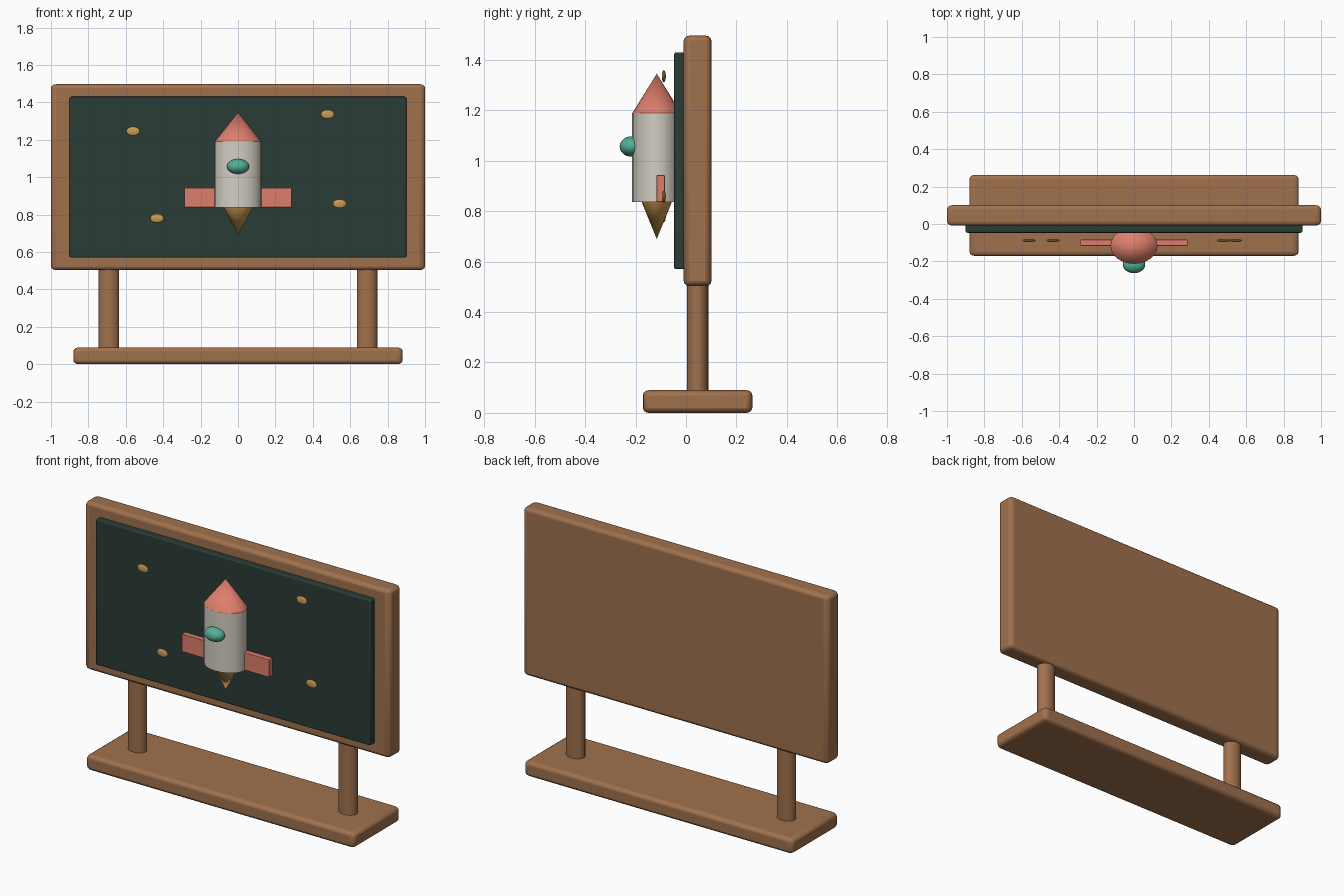
import bpy
from math import radians

if "Cube" in bpy.data.objects:
    bpy.data.objects.remove(bpy.data.objects["Cube"])

# Common proportions: the model is squashed in depth and height
SY, SZ = 0.773, 0.667
SCALE = (1.0, SY, SZ)


def material(name, rgb):
    m = bpy.data.materials.new(name)
    m.diffuse_color = (*rgb, 1)
    m.use_nodes = True
    m.node_tree.nodes["Principled BSDF"].inputs["Base Color"].default_value = m.diffuse_color
    return m


wood = material("wood", (0.35, 0.165, 0.075))
slate = material("slate", (0.023, 0.045, 0.037))
cream = material("cream", (0.66, 0.62, 0.54))
coral = material("coral", (0.73, 0.21, 0.15))
teal = material("teal", (0.085, 0.43, 0.31))
gold = material("gold", (0.60, 0.33, 0.09))


def finish(name, mat, smooth=True):
    ob = bpy.context.object
    ob.name = name
    ob.data.materials.append(mat)
    if smooth:
        bpy.ops.object.shade_smooth_by_angle(angle=radians(35))
    return ob


def box(name, x, y, z, mat, bevel):
    """Rounded box from (min, max) ranges; the bevel follows the squashed scale."""
    bpy.ops.mesh.primitive_cube_add(size=1)
    ob = bpy.context.object
    for v in ob.data.vertices:
        for i, (lo, hi) in enumerate((x, y, z)):
            v.co[i] *= (hi - lo) / SCALE[i]
    ob.scale = SCALE
    ob.location = [(lo + hi) / 2 for lo, hi in (x, y, z)]
    mod = ob.modifiers.new("bevel", 'BEVEL')
    mod.width = bevel
    mod.segments = 3
    return finish(name, mat)


def cone(name, x, y, z0, z1, r0, r1, mat):
    """Upright cone or cylinder, elliptical in plan."""
    bpy.ops.mesh.primitive_cone_add(vertices=24, radius1=r0, radius2=r1, depth=z1 - z0,
                                    location=(x, y, (z0 + z1) / 2))
    bpy.context.object.scale = (1, SY, 1)
    return finish(name, mat)


def ellipsoid(name, loc, radii, mat):
    bpy.ops.mesh.primitive_uv_sphere_add(segments=24, ring_count=16, radius=1, location=loc)
    bpy.context.object.scale = radii
    return finish(name, mat)


# Stand and board
YC = 0.046
box("base", (-0.88, 0.88), (-0.171, 0.263), (0, 0.09), wood, 0.03)
box("board_frame", (-1, 1), (-0.009, 0.101), (0.503, 1.497), wood, 0.03)
box("board_panel", (-0.90, 0.90), (-0.047, 0.0), (0.57, 1.43), slate, 0.01)

# Rocket body, nose, flame and window
RY = -0.116
cone("rocket_body", 0, RY, 0.837, 1.19, 0.126, 0.126, cream)
cone("rocket_nose", 0, RY, 1.19, 1.346, 0.125, 0, coral)
cone("rocket_flame", 0, RY, 0.69, 0.838, 0, 0.078, gold)
ellipsoid("rocket_window", (0, -0.217, 1.057), (0.06, 0.046, 0.04), teal)

# Mirrored posts and fins
for side, s in (("left", -1), ("right", 1)):
    cone(side + "_post", s * 0.69, YC, 0.06, 0.53, 0.055, 0.055, wood)
    box(side + "_fin", sorted((s * 0.09, s * 0.286)), (-0.117, -0.084),
        (0.838, 0.943), coral, 0.004)

# Stars floating just in front of the panel
for i, (x, z) in enumerate(((-0.561, 1.246), (0.479, 1.336), (-0.433, 0.78), (0.543, 0.858))):
    ellipsoid(f"star_{i + 1}", (x, -0.088, z), (0.036, 0.008, 0.024), gold)
